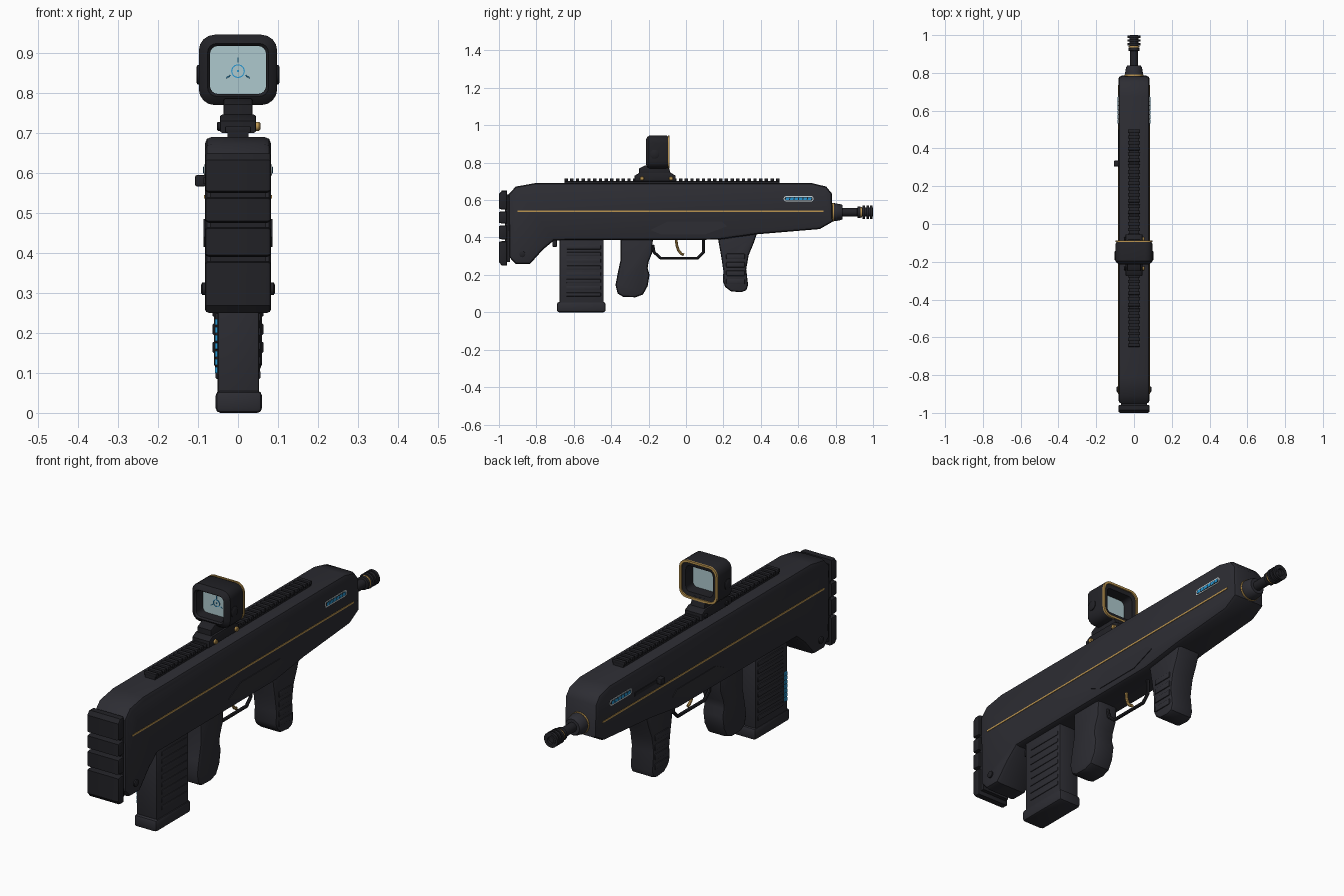
import bpy, bmesh, math
from mathutils import Vector

cube = bpy.data.objects.get("Cube")
if cube:
    bpy.data.objects.remove(cube, do_unlink=True)


def material(name, rgb):
    m = bpy.data.materials.new(name)
    m.use_nodes = True
    m.diffuse_color = (*rgb, 1)
    bsdf = m.node_tree.nodes["Principled BSDF"]
    bsdf.inputs["Base Color"].default_value = (*rgb, 1)
    bsdf.inputs["Roughness"].default_value = 0.6
    return m


DARK = material("charcoal", (0.026, 0.026, 0.033))
BLACK = material("soft_black", (0.016, 0.016, 0.02))
GOLD = material("gold", (0.5, 0.3, 0.08))
CYAN = material("cyan", (0.02, 0.31, 0.65))
GLASS = material("pale_glass", (0.42, 0.58, 0.61))
WHITE = material("pale_trim", (0.6, 0.68, 0.7))


def finish(bm, name, mat):
    bmesh.ops.recalc_face_normals(bm, faces=bm.faces)
    me = bpy.data.meshes.new(name)
    bm.to_mesh(me)
    bm.free()
    ob = bpy.data.objects.new(name, me)
    bpy.context.collection.objects.link(ob)
    me.materials.append(mat)
    return ob


def prism(name, pts, x0, x1, mat, bevel=0.0):
    """Side profile in (y, z), extruded from x0 to x1 with bevelled rims."""
    bm = bmesh.new()
    a = [bm.verts.new((x0, y, z)) for y, z in pts]
    b = [bm.verts.new((x1, y, z)) for y, z in pts]
    caps = [bm.faces.new(a), bm.faces.new(b)]
    n = len(pts)
    for i in range(n):
        j = (i + 1) % n
        bm.faces.new((a[i], a[j], b[j], b[i]))
    bmesh.ops.recalc_face_normals(bm, faces=bm.faces)
    if bevel:
        rims = [e for f in caps for e in f.edges]
        bmesh.ops.bevel(bm, geom=rims, offset=bevel, segments=2, profile=0.5,
                        affect='EDGES', clamp_overlap=True)
    return finish(bm, name, mat)


def box(name, x, y, z, mat, bevel=0.0):
    """Block from (min, max) pairs, all edges bevelled."""
    bm = bmesh.new()
    bmesh.ops.create_cube(bm, size=1)
    for v in bm.verts:
        v.co = [lo + (hi - lo) * (c + 0.5) for c, (lo, hi) in zip(v.co, (x, y, z))]
    if bevel:
        bmesh.ops.bevel(bm, geom=bm.edges[:], offset=bevel, segments=2, profile=0.5,
                        affect='EDGES', clamp_overlap=True)
    return finish(bm, name, mat)


def lathe(name, profile, centre, axis, mat, sides=24):
    """Turned part: (position, radius) steps along the x or y axis."""
    bm = bmesh.new()
    rings = []
    for p, r in profile:
        ring = []
        for k in range(sides):
            t = math.tau * k / sides
            c, s = r * math.cos(t), r * math.sin(t)
            off = (p, c, s) if axis == 'X' else (c, p, s)
            ring.append(bm.verts.new(Vector(centre) + Vector(off)))
        rings.append(ring)
    for a, b in zip(rings, rings[1:]):
        for k in range(sides):
            j = (k + 1) % sides
            bm.faces.new((a[k], a[j], b[j], b[k]))
    bm.faces.new(rings[0])
    bm.faces.new(rings[-1])
    return finish(bm, name, mat)


def rounded(w, h, r, steps=5):
    """Rounded rectangle with half sizes w, h."""
    out = []
    for q, (sx, sy) in enumerate(((1, 1), (-1, 1), (-1, -1), (1, -1))):
        for k in range(steps):
            t = math.pi / 2 * (q + k / (steps - 1))
            out.append((sx * (w - r) + r * math.cos(t), sy * (h - r) + r * math.sin(t)))
    return out


def frame(name, loops, cz, mat):
    """Closed tube through (y, outline) loops lying in the xz plane."""
    bm = bmesh.new()
    rings = [[bm.verts.new((x, y, cz + z)) for x, z in pts] for y, pts in loops]
    n = len(rings[0])
    for a, b in zip(rings, rings[1:] + rings[:1]):
        for k in range(n):
            j = (k + 1) % n
            bm.faces.new((a[k], a[j], b[j], b[k]))
    return finish(bm, name, mat)


def rod(name, pts, radius, mat):
    cu = bpy.data.curves.new(name, 'CURVE')
    cu.dimensions = '3D'
    cu.bevel_depth = radius
    cu.bevel_resolution = 2
    cu.use_fill_caps = True
    sp = cu.splines.new('POLY')
    sp.points.add(len(pts) - 1)
    for p, co in zip(sp.points, pts):
        p.co = (*co, 1)
    cu.materials.append(mat)
    ob = bpy.data.objects.new(name, cu)
    bpy.context.collection.objects.link(ob)


W = 0.083
# Main shell
body = [(-.81, .69), (.675, .69), (.75, .672), (.78, .635), (.785, .485), (.715, .445),
        (.38, .417), (.17, .388), (-.705, .385), (-.765, .335), (-.835, .257),
        (-.91, .257), (-.945, .295), (-.95, .63), (-.91, .672)]
prism("body", body, -W, W, DARK, 0.018)

# Butt pad: backing plus four cushions
box("butt_backing", (-.07, .07), (-.968, -.94), (.27, .63), BLACK)
for i, (lo, hi) in enumerate(((.25, .38), (.39, .465), (.475, .54), (.55, .65))):
    top, bot = (.018 if i == 3 else .004), (.018 if i == 0 else .004)
    pad = [(-.957, lo), (-.957, hi), (-.985, hi), (-1, hi - top), (-1, lo + bot), (-.985, lo)]
    prism(f"butt_pad_{i + 1}", pad, -W, W, BLACK, 0.01)

# Side details on both flanks
for s, side in ((1, "left"), (-1, "right")):
    def plate(name, pts, mat, t, inner=0.003):
        prism(f"{name}_{side}", pts, s * (W - inner), s * (W + t), mat)
    plate("gold_stripe", [(-.9, .536), (.735, .536), (.735, .544), (-.9, .544)], GOLD, .002)
    slot = [(.602 + y, .607 + z) for y, z in rounded(.08, .014, .012)]
    plate("light_trim", slot, WHITE, .002)
    slot = [(.602 + y, .607 + z) for y, z in rounded(.075, .009, .008)]
    plate("light_bed", slot, BLACK, .003)
    for k in range(6):
        y = .532 + k * .0235
        plate(f"light_bar_{k + 1}", [(y, .6), (y + .019, .6), (y + .022, .614), (y + .003, .614)],
              CYAN, .004)
    plate("side_panel", [(-.19, .44), (-.13, .415), (.1, .415), (.22, .46), (.19, .485),
                         (-.1, .485)], DARK, .003)
    lathe(f"stock_pin_{side}", [(0, .016), (s * .006, .016), (s * .009, .011)],
          (s * W, -.875, .31), 'X', BLACK, 16)

# Charging handle and its slot
box("handle_slot", (-W - .003, -W + .003), (.3, .5), (.572, .588), BLACK)
box("charging_handle", (-.107, -.08), (.305, .335), (.566, .594), BLACK, .004)

# Muzzle
cz = .535
lathe("muzzle_collar", [(.77, .048), (.795, .048), (.83, .042), (.838, .036), (.838, .02)],
      (0, 0, cz), 'Y', DARK)
lathe("collar_ring", [(.784, .046), (.784, .05), (.792, .05), (.792, .046)], (0, 0, cz), 'Y', GOLD)
lathe("barrel", [(.82, .022), (.99, .022)], (0, 0, cz), 'Y', BLACK)
lathe("barrel_ring", [(.934, .02), (.934, .029), (.942, .029), (.942, .02)], (0, 0, cz), 'Y', GOLD)
brake = [(.915, .022), (.918, .03), (.932, .03), (.932, .024)]
for k in range(3):
    y = .945 + k * .02
    brake += [(y, .024), (y, .035), (y + .013, .035), (y + .013, .024)]
brake += [(.999, .024), (1, .016), (.98, .014)]
lathe("muzzle_brake", brake, (0, 0, cz), 'Y', BLACK)

# Top rail
box("rail_base", (-.026, .026), (-.65, .5), (.685, .702), BLACK)
for k in range(38):
    y = -.65 + k * .0306
    box(f"rail_tooth_{k + 1}", (-.032, .032), (y, y + .018), (.7, .716), BLACK, .002)

# Sight mount
base = [(-.275, .7), (-.055, .7), (-.055, .73), (-.08, .745), (-.25, .745), (-.275, .73)]
prism("sight_clamp", base, -.045, .045, BLACK, .005)
neck = [(-.25, .735), (-.08, .735), (-.095, .785), (-.22, .785), (-.25, .77)]
prism("sight_neck", neck, -.036, .036, BLACK, .004)
for y in (-.235, -.08):
    lathe("clamp_screw_left", [(.04, .011), (.053, .011), (.056, .008)], (0, y, .716), 'X', GOLD, 12)
    lathe("clamp_screw_right", [(-.04, .011), (-.05, .011), (-.053, .008)], (0, y, .716), 'X', BLACK, 12)

# Sight housing, lens and aiming mark
sz = .857
frame("sight_housing", [(-.207, rounded(.09, .08, .034)), (-.215, rounded(.076, .066, .022)),
                        (-.207, rounded(.07, .06, .02)), (-.098, rounded(.07, .06, .02)),
                        (-.094, rounded(.092, .082, .036)), (-.105, rounded(.098, .088, .04)),
                        (-.197, rounded(.098, .088, .04))], sz, BLACK)
frame("sight_gold_rim", [(-.096, rounded(.098, .088, .04)), (-.088, rounded(.098, .088, .04)),
                         (-.088, rounded(.088, .078, .032)), (-.096, rounded(.088, .078, .032))], sz, GOLD)
box("lens", (-.073, .073), (-.158, -.152), (sz - .063, sz + .063), GLASS)
lens_y = -.161
circle = [(.017 * math.cos(math.tau * k / 24), .017 * math.sin(math.tau * k / 24)) for k in range(24)]
dot = [(x * .85, z * .85) for x, z in circle]
frame("aiming_ring", [(lens_y, circle), (lens_y + .004, circle), (lens_y + .004, dot),
                      (lens_y, dot)], sz - .003, CYAN)
lathe("aiming_dot", [(0, .003), (.004, .003)], (0, lens_y, sz - .003), 'Y', CYAN, 8)
for k in range(3):
    t = math.pi / 2 + k * math.tau / 3
    rod(f"aiming_tick_{k + 1}", [(r * math.cos(t), lens_y + .002, sz - .003 + r * math.sin(t))
                                 for r in (.021, .034)], .0014, CYAN)
for s, side in ((1, "left"), (-1, "right")):
    lathe(f"sight_knob_{side}", [(s * .09, .024), (s * .101, .024), (s * .104, .019)],
          (0, -.168, .845), 'X', BLACK, 20)

# Magazine
box("magazine", (-.051, .053), (-.675, -.44), (.04, .4), DARK, .006)
box("magazine_base", (-.056, .06), (-.69, -.43), (0, .055), DARK, .012)
for s in (1, -1):
    for k in range(8):
        z = .085 + k * .036
        x = sorted((s * .045, s * .056))
        box(f"magazine_rib_{k + 1}", x, (-.64, -.455), (z, z + .02), DARK, .003)
for k in range(7):
    z = .1 + k * .02
    box(f"magazine_light_{k + 1}", (-.057, -.049), (-.668, -.65), (z, z + .015), CYAN)
box("magazine_catch", (-.025, .025), (-.715, -.69), (.35, .39), BLACK, .004)

# Rear grip
grip = [(-.35, .4), (-.177, .4), (-.18, .32), (-.2, .27), (-.205, .235), (-.195, .2), (-.205, .14),
        (-.23, .095), (-.27, .08), (-.335, .082), (-.365, .1), (-.377, .145), (-.365, .21), (-.35, .28)]
prism("rear_grip", grip, -.055, .055, DARK, .016)

# Front grip with raised bands
fore = [(.17, .4), (.38, .425), (.36, .365), (.335, .305), (.322, .23), (.332, .145), (.322, .118),
        (.295, .107), (.24, .112), (.21, .135), (.197, .165), (.2, .22), (.188, .3)]
prism("front_grip", fore, -.06, .06, DARK, .014)
for s in (1, -1):
    for k in range(4):
        z = .15 + k * .045
        box(f"front_grip_band_{k + 1}", sorted((s * .055, s * .064)), (.215, .315),
            (z, z + .028), DARK, .004)

# Trigger and guard
rod("trigger_guard", [(0, -.178, .36), (0, -.17, .32), (0, -.135, .289), (0, .062, .289),
                      (0, .093, .32), (0, .093, .39)], .008, BLACK)
rod("trigger", [(0, -.052, .39), (0, -.05, .36), (0, -.04, .33), (0, -.025, .313),
                (0, -.012, .307)], .007, GOLD)

# Bake curves to meshes, then smooth the rounded surfaces
for ob in bpy.context.scene.objects:
    ob.select_set(ob.type == 'CURVE')
    if ob.type == 'CURVE':
        bpy.context.view_layer.objects.active = ob
bpy.ops.object.convert(target='MESH')
for ob in bpy.context.scene.objects:
    ob.select_set(ob.type == 'MESH')
bpy.ops.object.shade_smooth_by_angle(angle=math.radians(35))
